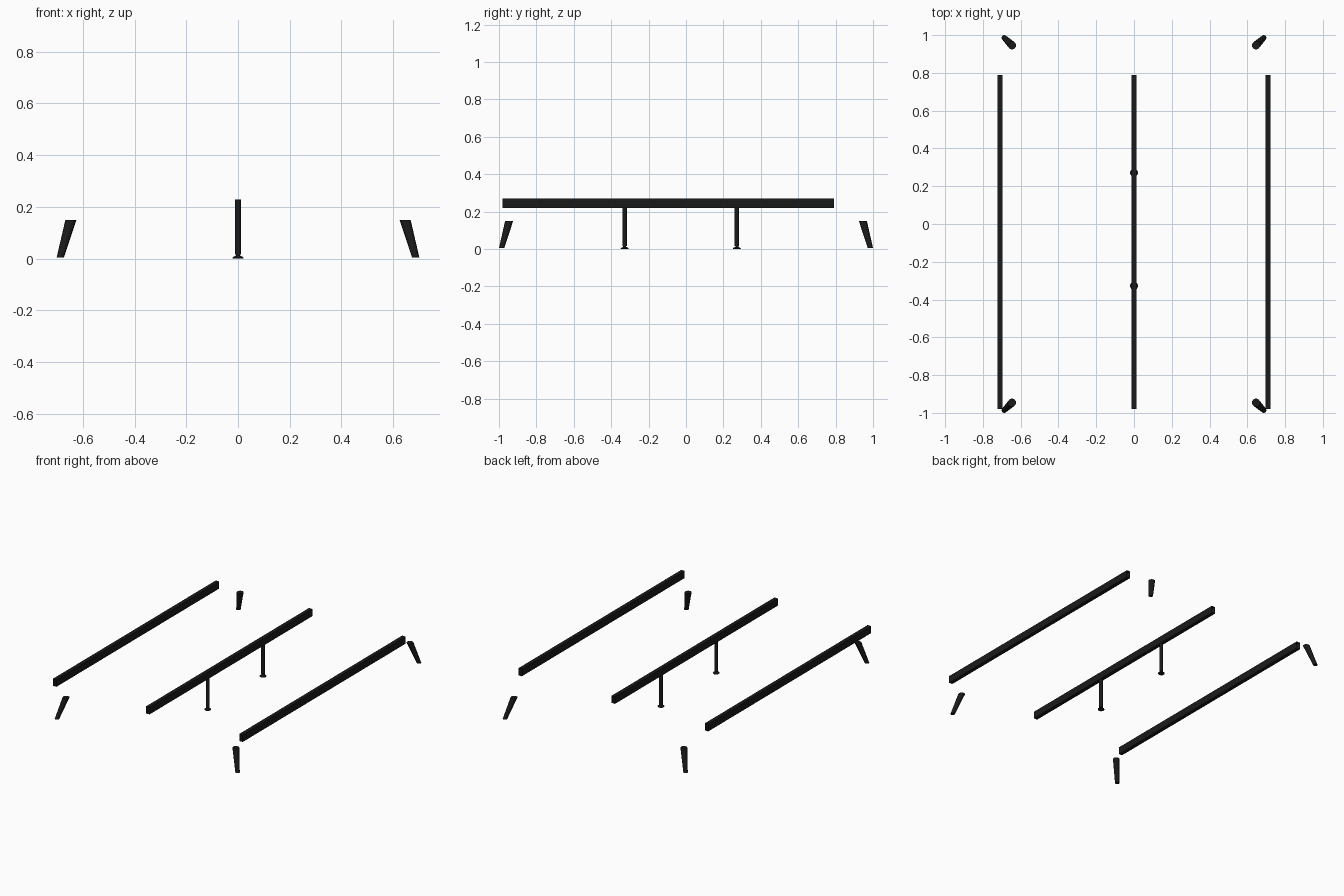
import bpy, bmesh, math

if "Cube" in bpy.data.objects:
    bpy.data.objects.remove(bpy.data.objects["Cube"])

black = bpy.data.materials.new("black")
black.diffuse_color = (0.01, 0.01, 0.01, 1)
black.use_nodes = True
black.node_tree.nodes["Principled BSDF"].inputs["Base Color"].default_value = black.diffuse_color


def finish(name, bm, smooth=True):
    bmesh.ops.recalc_face_normals(bm, faces=bm.faces)
    me = bpy.data.meshes.new(name)
    bm.to_mesh(me)
    bm.free()
    me.materials.append(black)
    ob = bpy.data.objects.new(name, me)
    bpy.context.collection.objects.link(ob)
    if smooth:
        bpy.ops.object.select_all(action='DESELECT')
        ob.select_set(True)
        bpy.context.view_layer.objects.active = ob
        bpy.ops.object.shade_smooth_by_angle(angle=math.radians(35))
    return ob


def stack(name, rings, n=32):
    """Capped round solid through horizontal circles (x, y, z, radius)."""
    bm = bmesh.new()
    loops = [[bm.verts.new((x + r * math.cos(2 * math.pi * i / n),
                            y + r * math.sin(2 * math.pi * i / n), z))
              for i in range(n)] for x, y, z, r in rings]
    for a, b in zip(loops, loops[1:]):
        for i in range(n):
            j = (i + 1) % n
            bm.faces.new((a[i], a[j], b[j], b[i]))
    bm.faces.new(loops[0][::-1])
    bm.faces.new(loops[-1])
    return finish(name, bm)


def rail(name, x):
    """Rectangular steel tube, open at both ends."""
    w, z0, z1 = 0.013, 0.22, 0.269
    bm = bmesh.new()
    ends = [[bm.verts.new((x + sx * w, y, z)) for sx, z in
             ((-1, z0), (1, z0), (1, z1), (-1, z1))] for y in (-0.98, 0.79)]
    for i in range(4):
        j = (i + 1) % 4
        bm.faces.new((ends[0][i], ends[0][j], ends[1][j], ends[1][i]))
    finish(name, bm, smooth=False)


# Three long rails
for name, x in (("left_rail", -0.709), ("centre_rail", 0), ("right_rail", 0.709)):
    rail(name, x)

# Two centre posts with small glide feet
for name, y in (("front", -0.328), ("back", 0.272)):
    stack(name + "_centre_post", [(0, y, 0.017, 0.012), (0, y, 0.228, 0.012)])
    stack(name + "_post_foot", [(0, y, z, r) for z, r in
          ((0, 0.019), (0.002, 0.021), (0.005, 0.021), (0.009, 0.014),
           (0.012, 0.008), (0.018, 0.008))])

# Four splayed, tapered corner legs with level-cut ends
for sx, side in ((-1, "left"), (1, "right")):
    for sy, end in ((-1, "front"), (1, "back")):
        stack(f"{end}_{side}_leg", [
            (sx * 0.687, sy * 0.986, 0.005, 0.014),
            (sx * 0.646, sy * 0.946, 0.149, 0.0215)])
